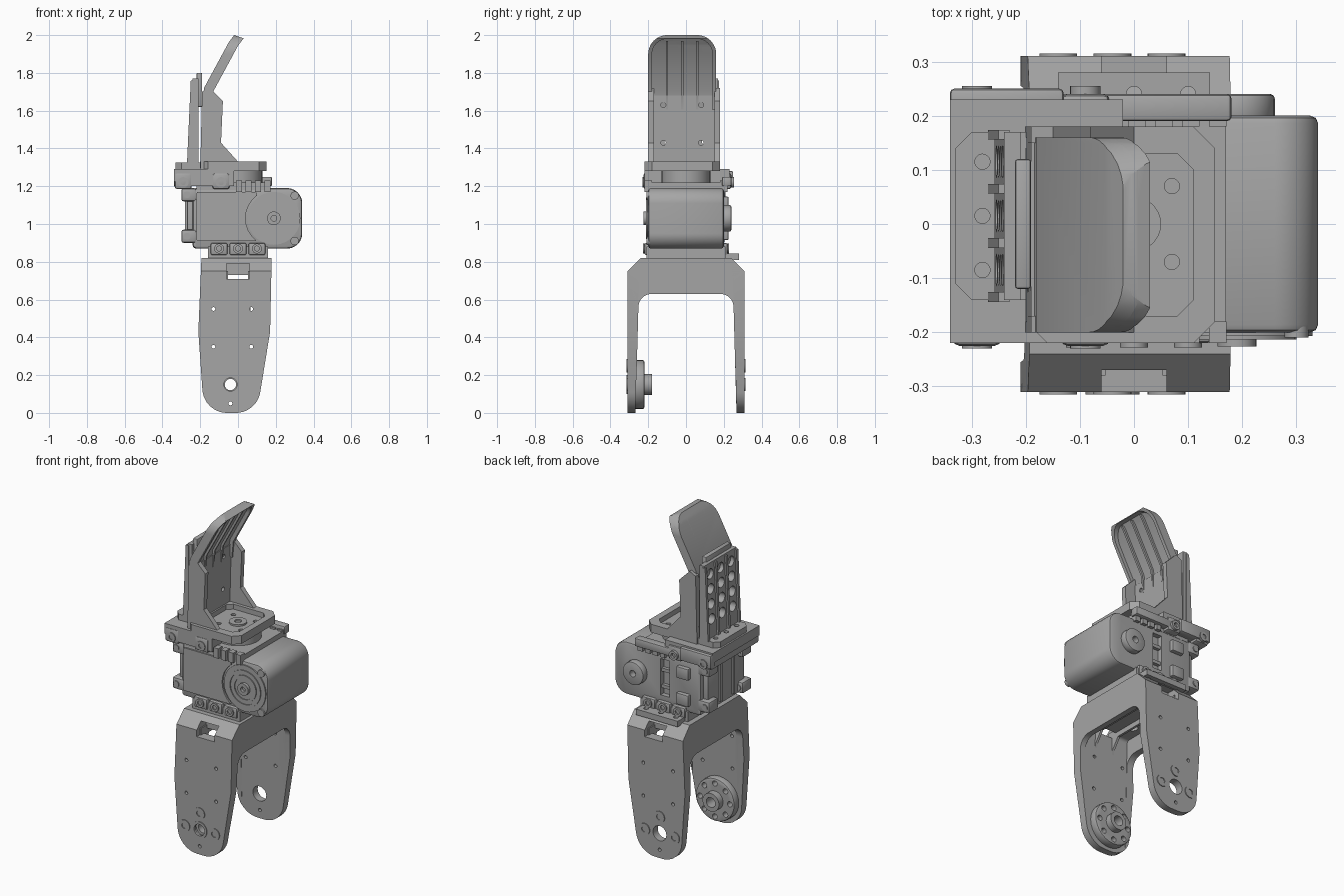
import bpy, bmesh, math
from mathutils import Vector

default_cube = bpy.data.objects.get("Cube")
if default_cube:
    bpy.data.objects.remove(default_cube, do_unlink=True)

tone = (0.38, 0.38, 0.38, 1)
grey = bpy.data.materials.new("mid grey")
grey.use_nodes = True
grey.diffuse_color = tone
grey.node_tree.nodes["Principled BSDF"].inputs["Base Color"].default_value = tone


# Number helpers: symmetric span, even spacing, point grid, mirrored profile
def both(half, centre=0):
    return centre - half, centre + half


def spread(centre, step, count):
    return [centre + step * (i - (count - 1) / 2) for i in range(count)]


def grid(across, along):
    return [(u, v) for u in across for v in along]


def mirrored(half):
    return half + [(-u, *rest) for u, *rest in reversed(half)]


def rectangle(across, along, *radius):
    (a, b), (c, d) = across, along
    return [(a, c, *radius), (b, c, *radius), (b, d, *radius), (a, d, *radius)]


def clipped(across, along, cut):
    """Rectangle with its corners cut off at a slant."""
    (a, b), (c, d) = across, along
    return [(a, c + cut), (a + cut, c), (b - cut, c), (b, c + cut),
            (b, d - cut), (b - cut, d), (a + cut, d), (a, d - cut)]


def outline(corners, steps=8):
    """Round each corner that carries a third value, its radius."""
    points = []
    for i, corner in enumerate(corners):
        tip = Vector(corner[:2])
        if len(corner) == 2:
            points.append(tip)
            continue
        radius = corner[2]
        before = (Vector(corners[i - 1][:2]) - tip).normalized()
        after = (Vector(corners[(i + 1) % len(corners)][:2]) - tip).normalized()
        half = before.angle(after) / 2
        middle = tip + (before + after).normalized() * radius / math.sin(half)
        start = tip + before * radius / math.tan(half) - middle
        end = tip + after * radius / math.tan(half) - middle
        points += [middle + start.lerp(end, k / steps).normalized() * radius for k in range(steps + 1)]
    return points


def prism(name, corners, axis, lo, hi, bevel=0):
    """Extrude an outline along an axis: x takes (y, z), y takes (x, z), z takes (x, y)."""
    place = {"x": lambda u, v, w: (w, u, v), "y": lambda u, v, w: (u, w, v),
             "z": lambda u, v, w: (u, v, w)}[axis]
    points = outline(corners)
    bm = bmesh.new()
    near, far = [[bm.verts.new(place(p.x, p.y, w)) for p in points] for w in (lo, hi)]
    bm.faces.new(near)
    bm.faces.new(far)
    for i in range(len(points)):
        bm.faces.new((near[i - 1], near[i], far[i], far[i - 1]))
    bmesh.ops.recalc_face_normals(bm, faces=bm.faces)
    if bevel:
        sharp = [e for e in bm.edges if e.calc_face_angle(0) > math.radians(40)]
        bmesh.ops.bevel(bm, geom=sharp, offset=bevel, segments=2, affect="EDGES", profile=0.5)
    mesh = bpy.data.meshes.new(name)
    bm.to_mesh(mesh)
    bm.free()
    mesh.materials.append(grey)
    obj = bpy.data.objects.new(name, mesh)
    bpy.context.collection.objects.link(obj)
    return obj


def box(name, across, along, height, bevel=0):
    return prism(name, rectangle(across, along), "z", *height, bevel)


def disc(name, centre, radius, axis, lo, hi, bevel=0, sides=28):
    turns = [math.tau * k / sides for k in range(sides)]
    circle = [(centre[0] + radius * math.cos(t), centre[1] + radius * math.sin(t)) for t in turns]
    return prism(name, circle, axis, lo, hi, bevel)


def carve(obj, *tools, mode="DIFFERENCE"):
    for tool in tools:
        modifier = obj.modifiers.new("carve", "BOOLEAN")
        modifier.operation, modifier.solver, modifier.object = mode, "EXACT", tool
        bpy.context.view_layer.objects.active = obj
        bpy.ops.object.modifier_apply(modifier=modifier.name)
        bpy.data.objects.remove(tool, do_unlink=True)
    return obj


def drill(obj, axis, radius, *centres):
    return carve(obj, *[disc("drill", c, radius, axis, -3, 3) for c in centres])


def ring(name, centre, radius, bore, axis, lo, hi):
    return drill(disc(name, centre, radius, axis, lo, hi), axis, bore, centre)


def screws(name, centres, radius, lo, hi):
    for centre in centres:
        ring(name, centre, radius, radius / 2, "y", lo, hi)


# Shared landmarks
pivot, axle = (-0.04, 0.15), (0.19, 1.03)
motor_side, motor_depth, motor_height = (-0.24, 0.34), both(0.2), (0.87, 1.19)
tray_depth, plate_depth = (-0.22, 0.18), (-0.14, 0.17)

# Fork: an arch section trimmed to the tapered leg outline
leg_shape = [(-0.19, 0.9), (0.18, 0.9), (0.17, 0.43), (0.1, 0, 0.13), (-0.18, 0, 0.13), (-0.21, 0.43)]


def arch(name, across, top, radius):
    section = mirrored([(0.25, top, radius), (0.27, -0.1), (0.31, -0.1), (0.31, 0.75), (0.24, 0.82)])
    return carve(prism(name, section, "x", *across), prism("trim", leg_shape, "y", -1, 1), mode="INTERSECT")


fork = arch("fork", both(0.3), 0.73, 0.02)
carve(fork, *[box("notch", both(0.06), both(0.06, y), (0.71, 0.79)) for y in both(0.28)])
drill(fork, "y", 0.01, *grid(both(0.1, -0.03), (0.35, 0.55)), (pivot[0], 0.05))
drill(fork, "y", 0.045, pivot)
drill(fork, "z", 0.03, *grid(both(0.09), spread(0, 0.12, 3)))
arch("fork_rim_left", (0.14, 0.3), 0.63, 0.07)
arch("fork_rim_right", (-0.3, -0.16), 0.63, 0.07)
for x in both(0.06):
    rib_section = mirrored([(0.2, 0.7), (0.25, 0.63), (0.28, 0.4), (0.28, 0.75)])
    prism("fork_rib", rib_section, "x", *both(0.007, x))
for side in (-1, 1):
    seats = [(pivot[0] + u, pivot[1] + v) for u, v in ((-0.1, 0), (0.1, 0), (0, 0.1))]
    screws("leg_screw", seats, 0.035, side * 0.3, side * 0.315)

# Pivot horn on the inside of the front leg
horn = disc("pivot_horn", pivot, 0.13, "y", -0.28, -0.22, 0.01)
turns = [math.tau * k / 8 for k in range(8)]
drill(horn, "y", 0.016, *[(pivot[0] + math.cos(t) / 10, pivot[1] + math.sin(t) / 10) for t in turns])
drill(horn, "y", 0.03, pivot)
ring("pivot_hub", pivot, 0.055, 0.03, "y", -0.23, -0.18)
ring("pivot_seat", pivot, 0.05, 0.035, "y", -0.315, -0.3)

# Lower mount between fork and motor
box("lower_mount", both(0.16), both(0.21), (0.8, 0.88))
flange = box("lower_mount_flange", both(0.14), (0.17, 0.28), (0.81, 0.845))
drill(flange, "z", 0.014, *[(x, 0.24) for x in spread(0, 0.1, 3)])
for x in spread(0, 0.1, 3):
    box("lower_tab", both(0.045, x), both(0.22), (0.835, 0.9), 0.01)
    for side in (-1, 1):
        screws("lower_screw", [(x, 0.87)], 0.026, side * 0.21, side * 0.228)

# Motor housing, rounded towards the left
(left, right), (low, high) = motor_side, motor_height
shell = [(left, low, 0.02), (right, low, 0.08), (right, high, 0.08), (left, high, 0.02)]
body = prism("motor_body", shell, "y", *motor_depth, 0.014)
carve(body, box("slot", both(0.03), (0.17, 0.3), (0.93, 1.15)))
for z in both(0.05, axle[1]):
    box("slot_bar", both(0.035), (0.16, 0.19), both(0.01, z))
panel = prism("front_panel", rectangle((-0.22, 0.1), (0.91, 1.17), 0.01), "y", -0.21, -0.19)
drill(panel, "y", 0.15, axle)
disc("output_disc", axle, 0.14, "y", -0.207, -0.19)
for radius in (0.08, 0.11):
    ring("output_ring", axle, radius, radius - 0.015, "y", -0.213, -0.2)
ring("output_shaft", axle, 0.036, 0.015, "y", -0.226, -0.2)
drill(disc("rear_boss", axle, 0.07, "y", 0.19, 0.24, 0.008), "y", 0.02, axle)
for z in both(0.12, axle[1]):
    disc("corner_screw", (0.3, z), 0.022, "y", -0.21, -0.18)
for z in both(0.08, axle[1]):
    box("cable_socket", both(0.04, -0.13), (0.18, 0.225), both(0.035, z), 0.006)

# Motor end cover with corner lugs
box("end_cover", (-0.27, -0.22), both(0.175), (0.9, 1.17), 0.008)
for y, z in grid(both(0.16), both(0.11, 1.045)):
    box("end_lug", (-0.3, -0.22), both(0.045, y), both(0.035, z), 0.012)
    disc("lug_screw", (-0.27, z), 0.018, "y", *both(0.05, y))
for y in both(0.06):
    box("end_rib", (-0.28, -0.26), both(0.008, y), (0.92, 1.15))

# Upper mount
box("upper_mount_strip", (-0.22, 0.17), both(0.2), (1.18, 1.22))
for x, y in grid(spread(0.08, 0.05, 4), both(0.2)):
    box("strip_tooth", both(0.016, x), both(0.02, y), (1.17, 1.23))
upper_side = [(-0.34, 1.29), (-0.34, 1.23), (-0.3, 1.2), (-0.02, 1.2), (-0.02, 1.29)]
prism("upper_mount", upper_side, "y", -0.22, 0.23)
box("upper_mount_back", (-0.34, -0.13), (0.2, 0.25), (1.2, 1.28), 0.008)
box("upper_mount_side", (-0.14, 0.18), (0.19, 0.24), (1.2, 1.25), 0.008)
for x in both(0.1, -0.19):
    box("upper_tab", both(0.045, x), (-0.225, 0.24), (1.185, 1.27), 0.012)
    screws("upper_screw_front", [(x, 1.22)], 0.028, -0.23, -0.21)
    screws("upper_screw_back", [(x, 1.22)], 0.028, 0.23, 0.255)
disc("turn_collar", (0, 0), 0.13, "z", 1.2, 1.29)

# Thumb bracket: tray, cheeks and inner panel
tray = prism("thumb_tray", clipped((-0.2, 0.15), tray_depth, 0.04), "z", 1.28, 1.33)
carve(tray, prism("well", clipped((-0.15, 0.11), (-0.17, 0.13), 0.03), "z", 1.3, 1.4))
drill(tray, "z", 0.014, *grid((-0.08, 0.07), both(0.07)))
ring("tray_centre", (0, 0), 0.05, 0.02, "z", 1.29, 1.31)
cheek = [(-0.2, 1.29), (-0.19, 1.7), (-0.15, 1.72), (-0.08, 1.65), (-0.09, 1.43), (0, 1.33), (0, 1.29)]
prism("front_cheek", cheek, "y", -0.2, -0.17)
prism("back_cheek", cheek, "y", 0.15, 0.18)
inner = prism("thumb_panel", [(-0.2, 1.3), (-0.19, 1.68), (-0.15, 1.68), (-0.16, 1.3)], "y", -0.18, 0.16)
drill(inner, "x", 0.013, *grid(both(0.1, -0.02), both(0.1, 1.53)))

# Thumb pad: thin leaning shell with a raised rim and ribs
lean = [(-0.19, 1.62), (-0.18, 1.72), (-0.05, 1.96), (-0.02, 2)]


def pad(name, thick, trim):
    """Leaning sheet of a given thickness, kept only inside the trim solid."""
    sheet = lean + [(x + thick, z - thick / 3) for x, z in reversed(lean)]
    return carve(prism(name, sheet, "y", -1, 1), trim, mode="INTERSECT")


def pad_face(inset):
    across, along = both(0.18 - inset, -0.02), (1.5, 2 - inset)
    return prism("trim", rectangle(across, along, 0.1 - inset), "x", -1, 1)


pad("thumb_pad", 0.028, pad_face(0))
carve(pad("thumb_rim", 0.05, pad_face(0)), pad_face(0.02))
for y in spread(-0.02, 0.08, 3):
    pad("thumb_rib", 0.04, box("trim", both(1), both(0.006, y), (1.6, 1.97)))

# Perforated rear plate on its foot
plate = prism("rear_plate", [(-0.26, 1.3), (-0.24, 1.77), (-0.21, 1.77), (-0.21, 1.3)], "y", *plate_depth)
drill(plate, "x", 0.03, *grid(spread(0.015, 0.1, 3), spread(1.57, 0.09, 4)))
for y in spread(0.015, 0.1, 4):
    prism("plate_rib", [(-0.27, 1.32), (-0.25, 1.76), (-0.23, 1.76), (-0.23, 1.32)], "y", *both(0.009, y))
box("plate_lip", (-0.22, -0.19), both(0.12), (1.62, 1.8), 0.006)
foot = prism("plate_foot", clipped((-0.33, -0.17), plate_depth, 0.03), "z", 1.28, 1.325)
drill(foot, "z", 0.014, *[(-0.28, y) for y in spread(0.015, 0.1, 3)])

# Smooth the round parts, keeping hard edges
for obj in bpy.context.scene.objects:
    obj.select_set(obj.type == "MESH")
bpy.ops.object.shade_smooth_by_angle(angle=math.radians(30))
